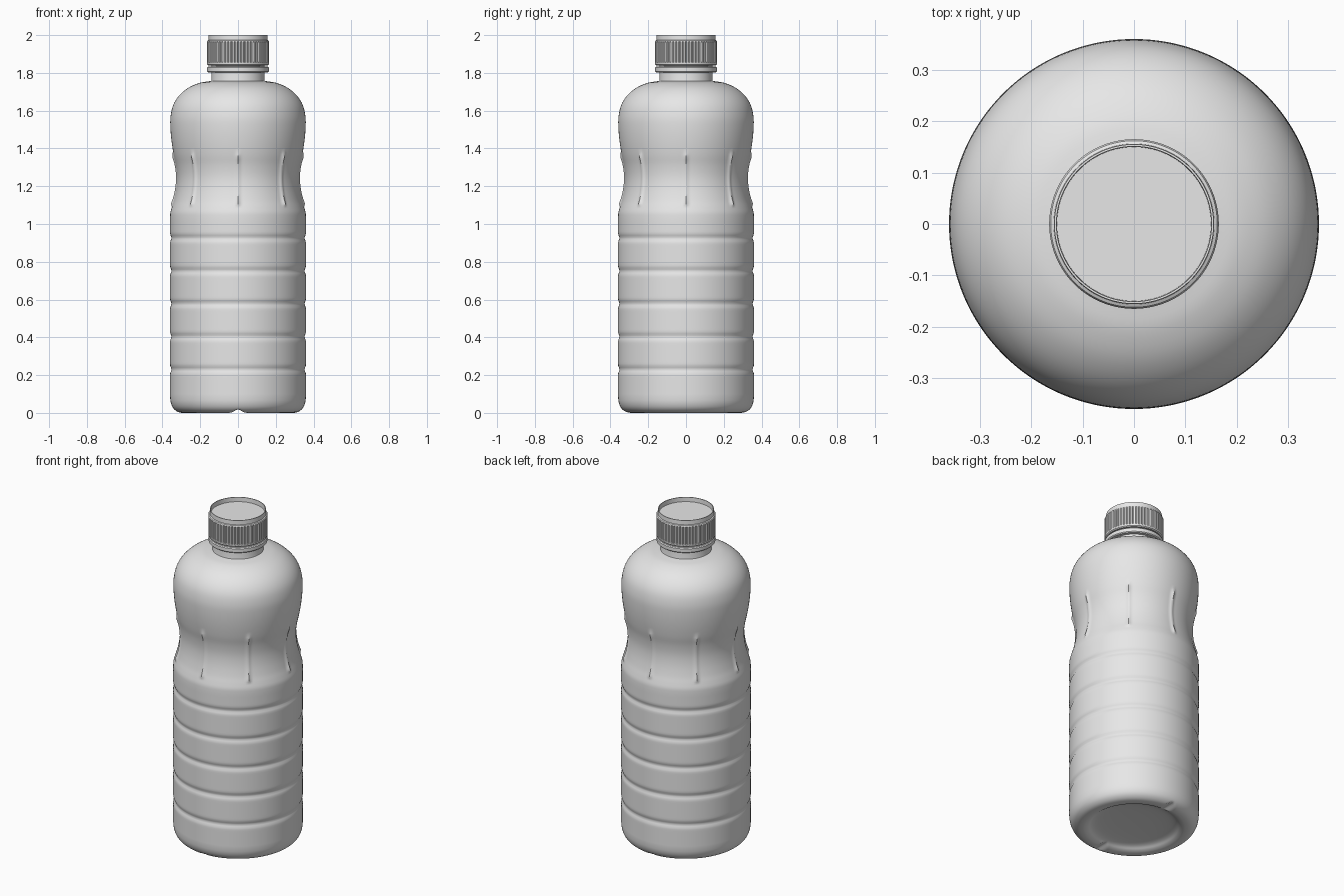
import bpy, bmesh, math
from mathutils import Vector

if "Cube" in bpy.data.objects:
    bpy.data.objects.remove(bpy.data.objects["Cube"])

grey = bpy.data.materials.new("light grey plastic")
grey.diffuse_color = (0.8, 0.8, 0.8, 1)
grey.use_nodes = True
grey.node_tree.nodes["Principled BSDF"].inputs["Base Color"].default_value = grey.diffuse_color


def smooth_path(points, steps):
    """Catmull-Rom curve through (radius, height) points."""
    p = [Vector(q) for q in points]
    p = [2 * p[0] - p[1]] + p + [2 * p[-1] - p[-2]]
    out = []
    for i in range(1, len(p) - 2):
        a, b, c, d = p[i - 1:i + 3]
        for s in range(steps):
            t = s / steps
            out.append(0.5 * (2 * b + (c - a) * t + (2 * a - 5 * b + 4 * c - d) * t * t
                              + (3 * b - a - 3 * c + d) * t ** 3))
    return [tuple(v) for v in out] + [tuple(points[-1])]


def lathe(name, profile, segments, shape=None, angle=35):
    """Spin a profile round z; shape(r, z, angle) can adjust each point."""
    bm = bmesh.new()
    rings = []
    for r, z in profile:
        if r < 1e-5:
            rings.append([bm.verts.new((0, 0, z))])
            continue
        ring = []
        for i in range(segments):
            a = 2 * math.pi * i / segments
            rr, zz = shape(r, z, a) if shape else (r, z)
            ring.append(bm.verts.new((rr * math.cos(a), rr * math.sin(a), zz)))
        rings.append(ring)
    for lo, hi in zip(rings, rings[1:]):
        for i in range(segments):
            j = (i + 1) % segments
            if len(lo) == 1:
                bm.faces.new((lo[0], hi[j], hi[i]))
            elif len(hi) == 1:
                bm.faces.new((lo[i], lo[j], hi[0]))
            else:
                bm.faces.new((lo[i], lo[j], hi[j], hi[i]))
    bmesh.ops.recalc_face_normals(bm, faces=bm.faces)
    mesh = bpy.data.meshes.new(name)
    bm.to_mesh(mesh)
    bm.free()
    mesh.materials.append(grey)
    ob = bpy.data.objects.new(name, mesh)
    bpy.context.collection.objects.link(ob)
    bpy.context.view_layer.objects.active = ob
    ob.select_set(True)
    bpy.ops.object.shade_smooth_by_angle(angle=math.radians(angle))
    ob.select_set(False)
    return ob


# Bottle: recessed base, rounded foot, straight wall, waist and shoulder
base = [(0, 0.035), (0.12, 0.033), (0.2, 0.028), (0.235, 0.02), (0.255, 0.008), (0.275, 0.001),
        (0.295, 0.0), (0.32, 0.006), (0.343, 0.025), (0.356, 0.055), (0.36, 0.09)]
wall = [(0.36, 0.09 + 0.01 * i) for i in range(1, 94)]
upper = [(0.36, 1.03), (0.358, 1.06), (0.35, 1.09), (0.338, 1.13), (0.326, 1.19), (0.322, 1.25),
         (0.328, 1.31), (0.341, 1.37), (0.352, 1.44), (0.358, 1.51), (0.357, 1.57), (0.343, 1.63),
         (0.312, 1.68), (0.265, 1.72), (0.21, 1.745), (0.165, 1.754), (0.142, 1.757)]
GROOVES = [0.23 + 0.174 * i for i in range(5)]


def bottle_shape(r, z, a):
    # Five rounded grooves round the wall
    if 0.12 < z < 1.03:
        r -= sum(0.008 * math.exp(-((z - g) / 0.014) ** 2) for g in GROOVES)
    # Eight slim upright ribs in the waist, proudest at their ends
    if 1.09 < z < 1.38:
        step = math.pi / 4
        off = (a + step / 2) % step - step / 2
        ends = min(1, (z - 1.09) / 0.02, (1.38 - z) / 0.02)
        height = 0.006 + 0.006 * min(1, abs(z - 1.235) / 0.13) ** 4
        r += ends * height * math.exp(-(off / 0.028) ** 2)
    # Seam notch across the foot, front and back
    if z < 0.03 and r > 0.22:
        x = r * math.cos(a)
        z = max(z, 0.018 * math.exp(-(x / 0.025) ** 2))
    return r, z


body = smooth_path(base, 3) + wall[:-1] + smooth_path(upper, 4)
lathe("bottle_body", body, 240, bottle_shape, 50)

# Neck and tamper ring
lathe("neck", [(0.142, 1.755), (0.14, 1.765), (0.14, 1.85)], 96)
lathe("tamper_ring", [(0.138, 1.803), (0.158, 1.803), (0.163, 1.808), (0.163, 1.829),
                      (0.158, 1.834), (0.138, 1.834)], 96)


# Cap: knurled skirt, raised rim and sunken top disc
def cap_shape(r, z, a):
    if r > 0.1625 and 1.856 < z < 1.963:
        if round(a / (2 * math.pi) * 240) % 4 == 0:
            r -= 0.005
    return r, z


lathe("cap", [(0.138, 1.84), (0.158, 1.84), (0.164, 1.845), (0.165, 1.855), (0.165, 1.858),
              (0.165, 1.96), (0.165, 1.965), (0.162, 1.971), (0.156, 1.974), (0.155, 2.0),
              (0.151, 2.0), (0.15, 1.973), (0, 1.973)], 240, cap_shape, 30)
